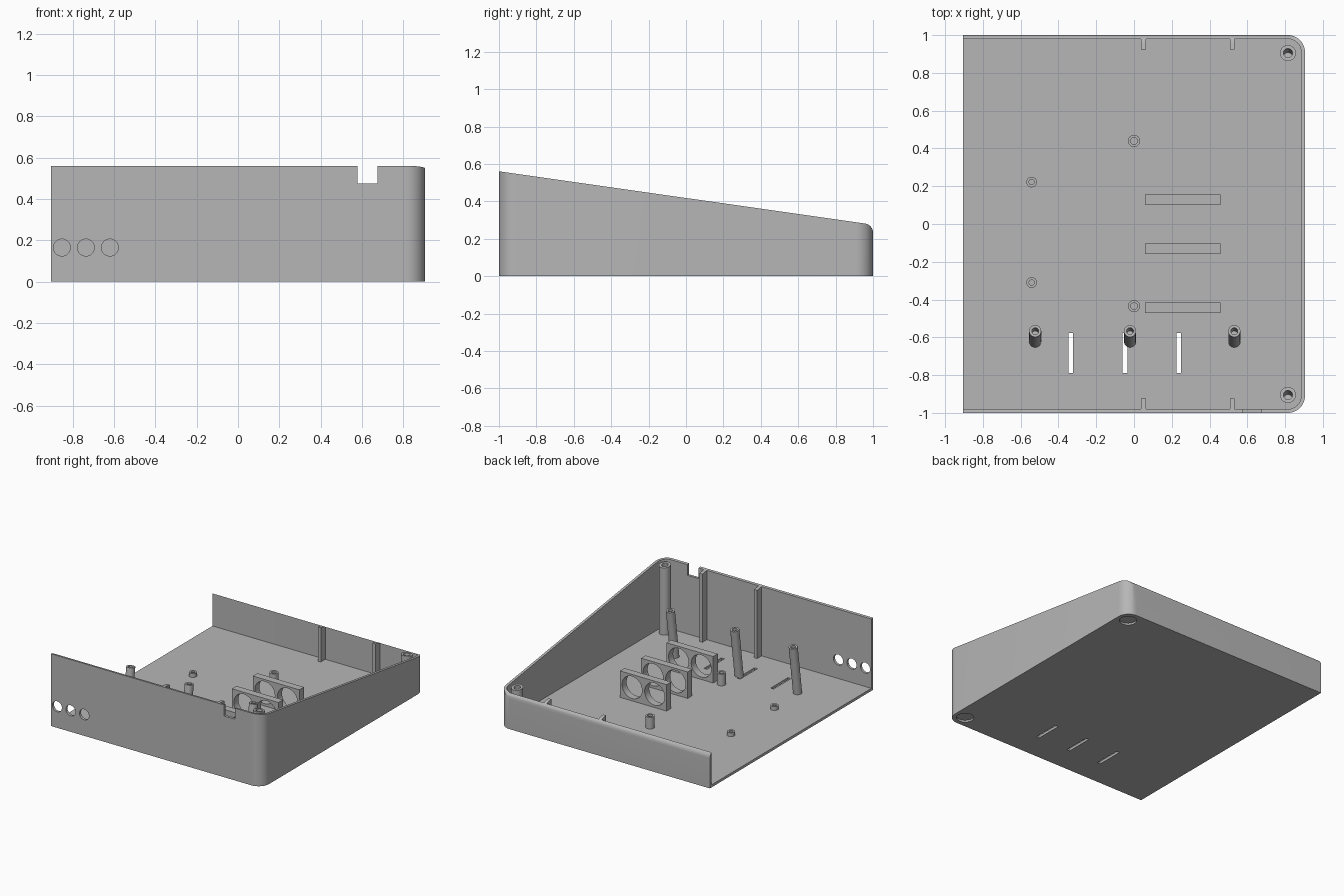
import bpy, bmesh, math
from mathutils import Matrix, Vector

if "Cube" in bpy.data.objects:
    bpy.data.objects.remove(bpy.data.objects["Cube"])

GREY = bpy.data.materials.new("plastic grey")
GREY.diffuse_color = (0.47, 0.47, 0.47, 1)
GREY.use_nodes = True
GREY.node_tree.nodes["Principled BSDF"].inputs["Base Color"].default_value = GREY.diffuse_color

W, D, T, R = 0.905, 1.0, 0.02, 0.09      # half width, half depth, wall, corner radius
SLOPE = 0.1425
TILT = Matrix.Rotation(-math.atan(SLOPE), 4, 'X')


def rim_z(y):
    return 0.418 - SLOPE * y


def make(name, bm):
    bmesh.ops.recalc_face_normals(bm, faces=bm.faces)
    me = bpy.data.meshes.new(name)
    bm.to_mesh(me)
    bm.free()
    me.materials.append(GREY)
    ob = bpy.data.objects.new(name, me)
    bpy.context.collection.objects.link(ob)
    return ob


def box(name, x0, x1, y0, y1, z0, z1):
    bm = bmesh.new()
    bmesh.ops.create_cube(bm, size=1)
    for v in bm.verts:
        v.co = Vector((x1 if v.co.x > 0 else x0, y1 if v.co.y > 0 else y0, z1 if v.co.z > 0 else z0))
    return make(name, bm)


def cyl(name, base, r, h, rot=None, n=40):
    """Cylinder rising from its base point along the rotated z axis."""
    bm = bmesh.new()
    m = Matrix.Translation(base) @ (rot or Matrix()) @ Matrix.Translation((0, 0, h / 2))
    bmesh.ops.create_cone(bm, cap_ends=True, segments=n, radius1=r, radius2=r, depth=h, matrix=m)
    return make(name, bm)


def prism(name, pts, offset):
    bm = bmesh.new()
    f = bm.faces.new([bm.verts.new(p) for p in pts])
    ext = bmesh.ops.extrude_face_region(bm, geom=[f])
    bmesh.ops.translate(bm, vec=offset, verts=[g for g in ext["geom"] if isinstance(g, bmesh.types.BMVert)])
    return make(name, bm)


def cut(ob, cutters, keep=False):
    """Subtract the cutters, bake the result and remove the cutters."""
    for c in cutters:
        m = ob.modifiers.new("cut", 'BOOLEAN')
        m.operation, m.solver, m.object = 'DIFFERENCE', 'EXACT', c
    dg = bpy.context.evaluated_depsgraph_get()
    dg.update()
    me = bpy.data.meshes.new_from_object(ob.evaluated_get(dg))
    ob.modifiers.clear()
    ob.data = me
    if not keep:
        for c in cutters:
            bpy.data.objects.remove(c)
    return ob


def footprint(x_left, x_right, y, r, z):
    """Outline with two rounded corners on the right."""
    pts = [(x_left, -y, z)]
    for sgn, a0 in ((-1, -90), (1, 0)):
        for i in range(13):
            a = math.radians(a0 + 7.5 * i)
            pts.append((x_right - r + r * math.cos(a), sgn * (y - r) + r * math.sin(a), z))
    return pts + [(x_left, y, z)]


# Everything above the sloping rim, with a rounded back edge
arc_z = rim_z(0.95) - 0.05 * math.hypot(1, SLOPE)
a_start = math.pi / 2 - math.atan(SLOPE)
profile = [(-1.1, rim_z(-1.1))]
profile += [(0.95 + 0.05 * math.cos(a_start * (1 - i / 10)), arc_z + 0.05 * math.sin(a_start * (1 - i / 10)))
            for i in range(11)]
profile += [(1.1, arc_z), (1.1, 1), (-1.1, 1)]
rim_cutter = prism("rim_cutter", [(-1.2, y, z) for y, z in profile], (2.4, 0, 0))
rim_cutter.hide_render = True

POSTS = [(0.815, -0.905), (0.815, 0.905)]

# Case: floor and three walls, open on the left
case = prism("case_shell", footprint(-W, W, D, R, 0), (0, 0, 0.7))
cuts = [prism("cavity", footprint(-W - 0.1, W - T, D - T, R - T, T), (0, 0, 1))]
cuts += [box("cable_notch", 0.578, 0.674, -1.05, -0.95, 0.475, 0.8)]
cuts += [cyl("jack_hole", (x, -0.95, 0.165), 0.041, 0.1, Matrix.Rotation(math.pi / 2, 4, 'X'))
         for x in (-0.852, -0.736, -0.62)]
cuts += [box("vent_slot", x - 0.013, x + 0.013, -0.79, -0.578, -0.05, 0.1) for x in (-0.335, -0.048, 0.237)]
cuts += [cyl("screw_recess", (x, y, -0.05), 0.062, 0.064) for x, y in POSTS]
cut(case, cuts)
cut(case, [rim_cutter], keep=True)

# Ribs on the front and back walls
for x in (0.05, 0.52):
    for s, side in ((-1, "front"), (1, "back")):
        ya, yb = sorted((s * 0.925, s * 0.985))
        rib = box(side + "_rib", x - 0.013, x + 0.013, ya, yb, 0.015, 0.7)
        cut(rib, [rim_cutter], keep=True)

# Corner screw posts with holes square to the rim
for x, y in POSTS:
    post = cyl("corner_post", (x, y, 0.0145), 0.042, 0.7)
    cut(post, [rim_cutter], keep=True)
    top = Vector((x, y, rim_z(y)))
    cut(post, [cyl("hole", top - TILT @ Vector((0, 0, 0.15)), 0.024, 0.25, TILT)])
bpy.data.objects.remove(rim_cutter)

# Three leaning posts
for x in (-0.523, -0.021, 0.531):
    base = Vector((x, -0.622, 0.012))
    post = cyl("leaning_post", base, 0.032, 0.39, TILT)
    cut(post, [cyl("hole", base + TILT @ Vector((0, 0, 0.27)), 0.018, 0.2, TILT)])

# Board standoffs: two tall, two low
for x, y, r, ri, h in ((0, 0.44, 0.032, 0.018, 0.09), (0, -0.435, 0.032, 0.018, 0.09),
                       (-0.542, 0.222, 0.028, 0.014, 0.03), (-0.542, -0.31, 0.028, 0.014, 0.03)):
    boss = cyl("standoff", (x, y, 0.015), r, h + 0.005)
    cut(boss, [cyl("hole", (x, y, 0.022), ri, 0.2)])

# Upright holders with two round openings
for y in (0.128, -0.13, -0.443):
    holder = box("twin_holder", 0.057, 0.457, y - 0.028, y + 0.028, 0.015, 0.225)
    cut(holder, [cyl("hole", (x, y + 0.1, 0.124), 0.086, 0.2, Matrix.Rotation(math.pi / 2, 4, 'X'))
                 for x in (0.16, 0.354)])

# Smooth the round surfaces, keep the edges sharp
for ob in bpy.context.scene.objects:
    ob.select_set(True)
    bpy.context.view_layer.objects.active = ob
bpy.ops.object.shade_smooth_by_angle(angle=math.radians(30))
